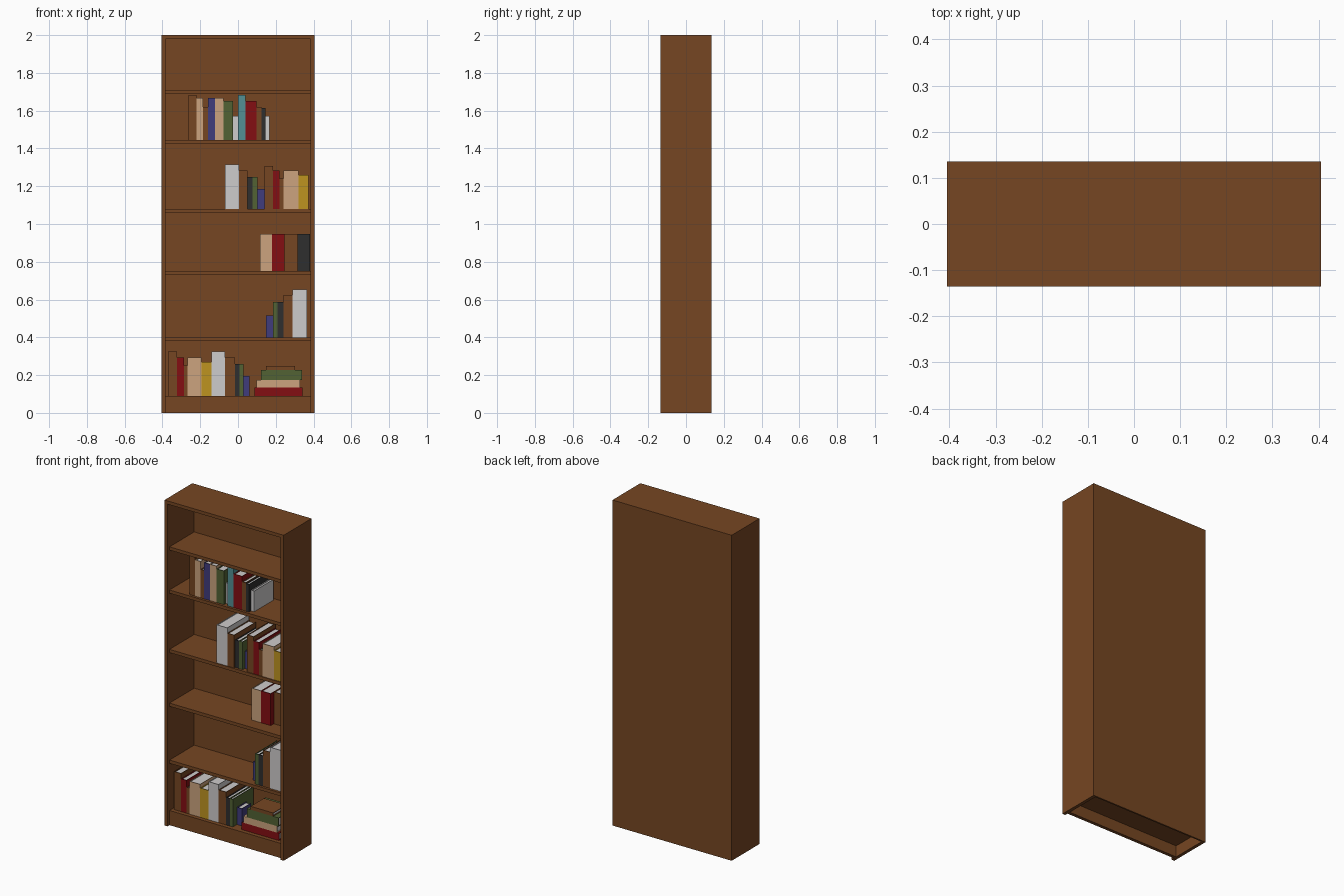
import bpy, bmesh

if "Cube" in bpy.data.objects:
    bpy.data.objects.remove(bpy.data.objects["Cube"])


def mat(name, r, g, b):
    # sRGB 0-255 to linear
    def lin(c):
        c /= 255
        return c / 12.92 if c <= 0.04045 else ((c + 0.055) / 1.055) ** 2.4
    m = bpy.data.materials.new(name)
    m.diffuse_color = (lin(r), lin(g), lin(b), 1)
    m.use_nodes = True
    m.node_tree.nodes["Principled BSDF"].inputs["Base Color"].default_value = m.diffuse_color
    return m


M = {
    "brown": mat("brown wood", 118, 70, 34),
    "white": mat("off white", 206, 204, 204),
    "tan": mat("tan", 204, 164, 126),
    "red": mat("dark red", 132, 14, 18),
    "blue": mat("indigo", 64, 60, 124),
    "green": mat("olive green", 82, 98, 52),
    "gold": mat("gold", 190, 148, 32),
    "black": mat("charcoal", 46, 46, 46),
    "teal": mat("teal", 84, 144, 148),
}


def add_box(bm, lo, hi, mi=0):
    v = [bm.verts.new((x, y, z)) for x in (lo[0], hi[0])
         for y in (lo[1], hi[1]) for z in (lo[2], hi[2])]
    for f in ((0, 1, 3, 2), (4, 6, 7, 5), (0, 4, 5, 1),
              (2, 3, 7, 6), (0, 2, 6, 4), (1, 5, 7, 3)):
        bm.faces.new([v[i] for i in f]).material_index = mi


def make(name, boxes, mats):
    bm = bmesh.new()
    for lo, hi, mi in boxes:
        add_box(bm, lo, hi, mi)
    bmesh.ops.recalc_face_normals(bm, faces=bm.faces)
    me = bpy.data.meshes.new(name)
    bm.to_mesh(me)
    bm.free()
    for m in mats:
        me.materials.append(M[m])
    ob = bpy.data.objects.new(name, me)
    bpy.context.collection.objects.link(ob)
    return ob


# Bookcase carcass
W, D, T = 0.405, 0.135, 0.02
IN, BACK = W - T, D - 0.01
wood = ["brown"]
for side, a in (("left", -W), ("right", IN)):
    make(side + "_side_panel", [((a, -D, 0), (a + T, BACK, 2), 0)], wood)
make("back_panel", [((-W, BACK, 0), (W, D, 2), 0)], wood)
make("top_panel", [((-IN, -D, 2 - T), (IN, BACK, 2), 0)], wood)
make("plinth", [((-IN, -D + 0.02, 0), (IN, -D + 0.04, 0.07), 0)], wood)
SHELF = [0.09, 0.40, 0.75, 1.08, 1.445, 1.71]
for i, z in enumerate(SHELF):
    make(f"shelf_{i + 1}", [((-IN, -D + 0.02, z - T), (IN, BACK, z), 0)], wood)


def book(name, colour, lo, hi, flat=False):
    """Spine facing front, two covers, inset page block."""
    (x0, y0, z0), (x1, y1, z1) = lo, hi
    c, p = 0.003, 0.005
    if flat:
        boxes = [((x0, y0, z0), (x1, y0 + c, z1), 0),
                 ((x0, y0 + c, z0), (x1, y1, z0 + c), 0),
                 ((x0, y0 + c, z1 - c), (x1, y1, z1), 0),
                 ((x0 + p, y0 + c, z0 + c), (x1 - p, y1 - p, z1 - c), 1)]
    else:
        boxes = [((x0, y0, z0), (x1, y0 + c, z1), 0),
                 ((x0, y0 + c, z0), (x0 + c, y1, z1), 0),
                 ((x1 - c, y0 + c, z0), (x1, y1, z1), 0),
                 ((x0 + c, y0 + c, z0 + p), (x1 - c, y1 - p, z1 - p), 1)]
    make(name, boxes, [colour, "white"])


def row(label, z, x, inset, depth, books):
    # each book: colour, width, height, optional extra inset, optional depth
    for i, (col, w, h, *o) in enumerate(books):
        y = -D + inset + (o[0] if o else 0)
        d = o[1] if len(o) > 1 else depth - (o[0] if o else 0)
        book(f"{label}_book_{i + 1}", col, (x, y, z), (x + w, y + d, z + h))
        x += w


# Books standing on each shelf
row("upper_shelf", SHELF[4], -0.261, 0.035, 0.21, [
    ("brown", .040, .238), ("tan", .037, .223), ("brown", .024, .175),
    ("blue", .039, .223), ("tan", .045, .223), ("green", .050, .207),
    ("white", .026, .127, .02), ("teal", .040, .238), ("red", .058, .207),
    ("brown", .026, .175), ("black", .021, .17), ("white", .021, .127, .02)])
row("fourth_shelf", SHELF[3], -0.07, 0.025, 0.21, [
    ("white", .074, .234), ("brown", .047, .202), ("black", .027, .17, .01),
    ("green", .024, .17, .01), ("blue", .037, .106, .03, .09),
    ("brown", .045, .228), ("red", .037, .202), ("brown", .021, .16),
    ("tan", .079, .202), ("gold", .053, .18)])
row("third_shelf", SHELF[2], 0.117, 0.10, 0.15, [
    ("tan", .064, .196), ("red", .066, .196),
    ("brown", .069, .196, .03), ("black", .064, .196)])
row("second_shelf", SHELF[1], 0.149, 0.035, 0.21, [
    ("blue", .037, .115, .035, .09), ("green", .024, .187),
    ("black", .031, .187), ("brown", .048, .223), ("white", .077, .253)])
row("bottom_shelf", SHELF[0], -0.371, 0.045, 0.2, [
    ("brown", .047, .234), ("red", .037, .202), ("brown", .019, .16),
    ("tan", .074, .202), ("gold", .055, .18), ("white", .069, .234),
    ("brown", .053, .202), ("black", .024, .17), ("green", .021, .17),
    ("blue", .034, .106, .04, .09)])

# Stack of books lying flat
z = SHELF[0]
for i, (col, x0, x1, h, d) in enumerate([
        ("red", .088, .342, .045, .19), ("tan", .099, .329, .04, .18),
        ("green", .123, .339, .053, .18), ("brown", .149, .302, .021, .13)]):
    y = -D + 0.045
    book(f"stacked_book_{i + 1}", col, (x0, y, z), (x1, y + d, z + h), True)
    z += h
